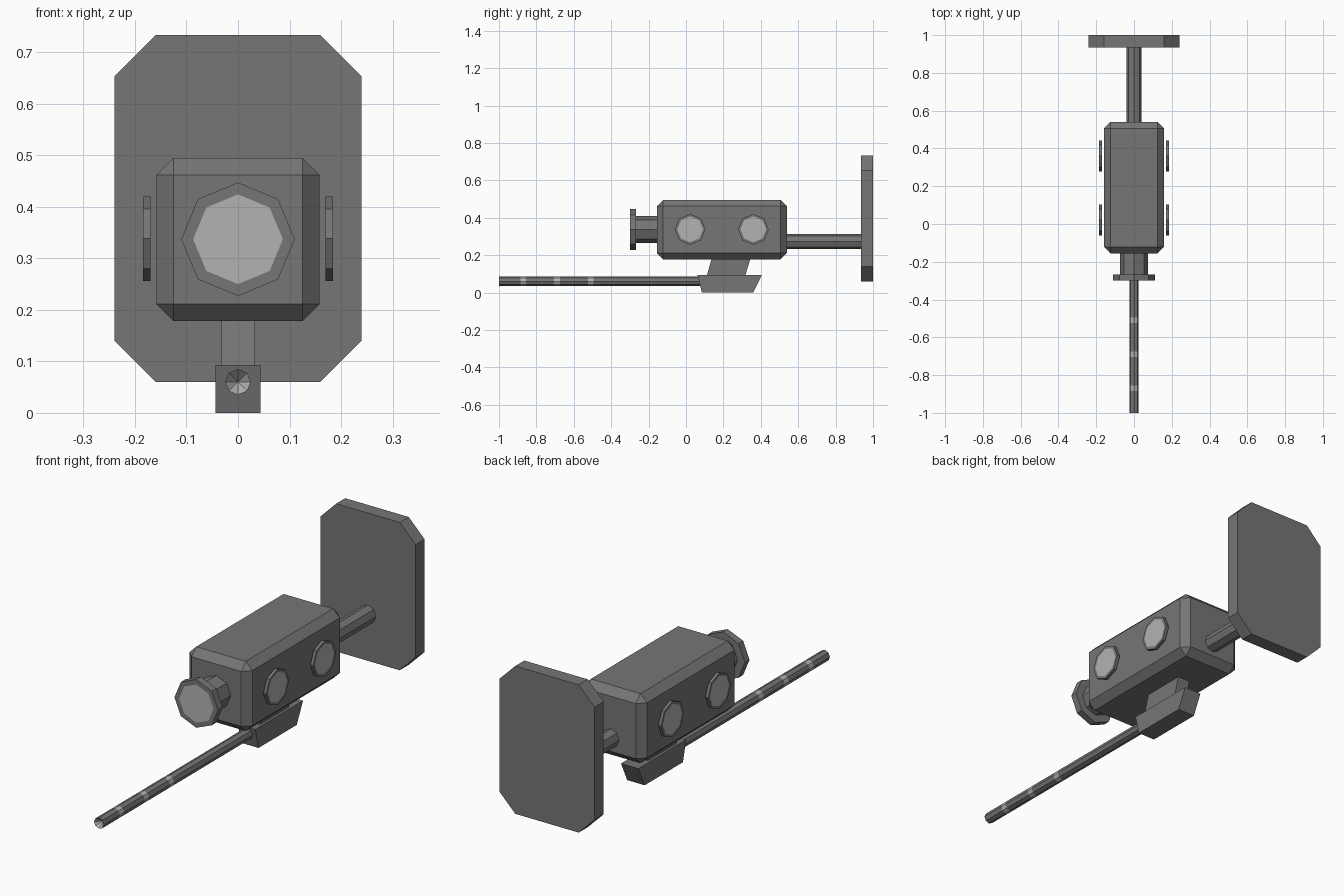
import bpy, bmesh
from math import sin, cos, pi

if "Cube" in bpy.data.objects:
    bpy.data.objects.remove(bpy.data.objects["Cube"])


def material(name, value):
    m = bpy.data.materials.new(name)
    m.diffuse_color = (value, value, value, 1)
    m.use_nodes = True
    m.node_tree.nodes["Principled BSDF"].inputs["Base Color"].default_value = m.diffuse_color
    return m


DARK, LIGHT = material("dark_grey", 0.18), material("light_grey", 0.45)


def finish(name, bm):
    bmesh.ops.recalc_face_normals(bm, faces=bm.faces)
    mesh = bpy.data.meshes.new(name)
    bm.to_mesh(mesh)
    bm.free()
    mesh.materials.append(DARK)
    mesh.materials.append(LIGHT)
    ob = bpy.data.objects.new(name, mesh)
    bpy.context.collection.objects.link(ob)
    return ob


def turned(name, centre, stations, axis="y"):
    """Eight-sided turned shape; stations are (position, radius, light segment after)."""
    bm = bmesh.new()
    rings = []
    for p, r, _ in stations:
        ring = []
        for i in range(8):
            u, v = r * cos(i * pi / 4), r * sin(i * pi / 4)
            co = (u, p, v) if axis == "y" else (p, u, v)
            ring.append(bm.verts.new([a + b for a, b in zip(co, centre)]))
        rings.append(ring)
    for a, b, s in zip(rings, rings[1:], stations):
        for i in range(8):
            j = (i + 1) % 8
            bm.faces.new((a[i], a[j], b[j], b[i])).material_index = s[2]
    if stations[0][1] > 0:
        bm.faces.new(rings[0]).material_index = 1
    bm.faces.new(rings[-1])
    bmesh.ops.remove_doubles(bm, verts=bm.verts, dist=1e-5)
    return finish(name, bm)


def prism(name, points, lo, hi, axis):
    """Extrude a profile along x (points are y, z) or y (points are x, z)."""
    bm = bmesh.new()
    at = lambda p, d: (d, p[0], p[1]) if axis == "x" else (p[0], d, p[1])
    a = [bm.verts.new(at(p, lo)) for p in points]
    b = [bm.verts.new(at(p, hi)) for p in points]
    bm.faces.new(a)
    bm.faces.new(b)
    for i in range(len(a)):
        j = (i + 1) % len(a)
        bm.faces.new((a[i], a[j], b[j], b[i]))
    return finish(name, bm)


# Main body: box with chamfered edges
bm = bmesh.new()
bmesh.ops.create_cube(bm, size=1)
for v in bm.verts:
    v.co = (v.co.x * 0.316, v.co.y * 0.695 + 0.192, v.co.z * 0.317 + 0.3365)
bmesh.ops.bevel(bm, geom=bm.edges[:], offset=0.033, segments=1, affect="EDGES")
finish("body", bm)

# Front lens: barrel, flange and glass
turned("front_lens", (0, 0, 0.337),
       [(-0.30, 0.087, 0), (-0.30, 0.11, 0), (-0.267, 0.11, 0),
        (-0.267, 0.073, 0), (-0.15, 0.073, 0)])

# Side discs, standing just off the body
for side, sx in (("left", -1), ("right", 1)):
    for end, y in (("front", 0.022), ("rear", 0.36)):
        turned(f"{side}_{end}_disc", (0, y, 0.338),
               [(sx * 0.184, 0.069, 0), (sx * 0.184, 0.082, 0), (sx * 0.17, 0.082, 0)], "x")

# Rear pole and chamfered back plate
turned("rear_pole", (0, 0, 0.273), [(0.53, 0.041, 0), (0.94, 0.041, 0)])
prism("back_plate",
      [(-0.24, 0.14), (-0.16, 0.06), (0.16, 0.06), (0.24, 0.14),
       (0.24, 0.653), (0.16, 0.733), (-0.16, 0.733), (-0.24, 0.653)], 0.935, 1.0, "y")

# Slanted mount and foot block
prism("mount_stem", [(0.11, 0.085), (0.315, 0.085), (0.346, 0.185), (0.138, 0.185)],
      -0.032, 0.032, "x")
prism("foot_block", [(0.085, 0), (0.36, 0), (0.405, 0.093), (0.062, 0.093)],
      -0.044, 0.044, "x")

# Long front rod with hollow tip and three light bands
rod = [(-0.97, 0, 1), (-1.0, 0.025, 0)]
for y in (-0.87, -0.69, -0.51):
    rod += [(y - 0.015, 0.025, 1), (y + 0.015, 0.025, 0)]
turned("front_rod", (0, 0, 0.06), rod + [(0.1, 0.025, 0)])
